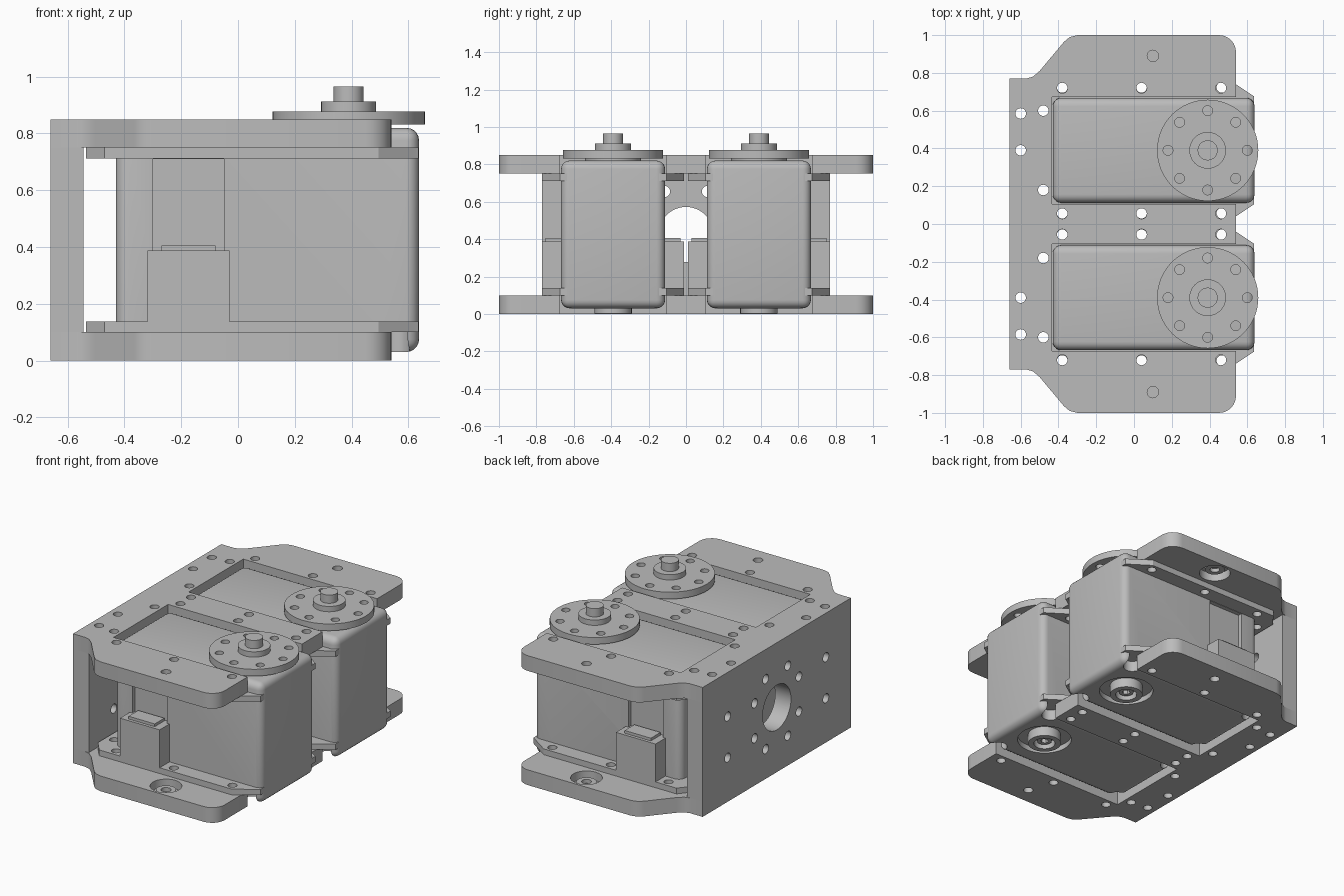
import bpy, bmesh, math
from mathutils import Matrix, Vector

if "Cube" in bpy.data.objects:
    bpy.data.objects.remove(bpy.data.objects["Cube"])

grey = bpy.data.materials.new("plain_grey")
grey.use_nodes = True
tone = (0.5, 0.5, 0.5, 1)
grey.diffuse_color = tone
grey.node_tree.nodes["Principled BSDF"].inputs["Base Color"].default_value = tone

H = 0.85        # overall bracket height
T = 0.10        # plate thickness
SERVO_Y = 0.39  # servo centre offset


def box(bm, x, y, z, bevel=0.0):
    size = Vector((x[1] - x[0], y[1] - y[0], z[1] - z[0]))
    mid = Vector((sum(x) / 2, sum(y) / 2, sum(z) / 2))
    m = Matrix.Translation(mid) @ Matrix.Diagonal((*[abs(s) for s in size], 1))
    verts = bmesh.ops.create_cube(bm, size=1, matrix=m)["verts"]
    if bevel:
        edges = list({e for v in verts for e in v.link_edges})
        bmesh.ops.bevel(bm, geom=edges, offset=bevel, segments=5,
                        profile=0.5, affect='EDGES')


def cyl(bm, x, y, z, r, n=32, axis='Z'):
    """Cylinder spanning z along its axis; for axis X the span is in x."""
    depth, mid = abs(z[1] - z[0]), (z[0] + z[1]) / 2
    m = Matrix.Translation((x, y, mid))
    if axis == 'X':
        m = Matrix.Translation((mid, x, y)) @ Matrix.Rotation(math.pi / 2, 4, 'Y')
    bmesh.ops.create_cone(bm, cap_ends=True, segments=n, radius1=r,
                          radius2=r, depth=depth, matrix=m)


def prism(bm, outline, z):
    face = bm.faces.new([bm.verts.new((x, y, z[0])) for x, y in outline])
    ext = bmesh.ops.extrude_face_region(bm, geom=[face])["geom"]
    moved = [g for g in ext if isinstance(g, bmesh.types.BMVert)]
    bmesh.ops.translate(bm, verts=moved, vec=(0, 0, z[1] - z[0]))


def make(name, build, cut=None):
    """Make an object from a build function, minus an optional cut function."""
    def raw(label, fn):
        bm = bmesh.new()
        fn(bm)
        bmesh.ops.recalc_face_normals(bm, faces=bm.faces)
        mesh = bpy.data.meshes.new(label)
        bm.to_mesh(mesh)
        bm.free()
        ob = bpy.data.objects.new(label, mesh)
        bpy.context.collection.objects.link(ob)
        return ob

    ob = raw(name, build)
    if cut:
        cutter = raw(name + "_cutter", cut)
        cutter.hide_render = True
        mod = ob.modifiers.new("cut", 'BOOLEAN')
        mod.operation, mod.solver, mod.object = 'DIFFERENCE', 'EXACT', cutter
        deps = bpy.context.evaluated_depsgraph_get()
        mesh = bpy.data.meshes.new_from_object(ob.evaluated_get(deps))
        ob.modifiers.clear()
        ob.data = mesh
        bpy.data.objects.remove(cutter)
    ob.data.materials.clear()
    ob.data.materials.append(grey)
    bpy.ops.object.select_all(action='DESELECT')
    ob.select_set(True)
    bpy.context.view_layer.objects.active = ob
    bpy.ops.object.shade_smooth_by_angle(angle=math.radians(32))
    return ob


# Bracket plates: stepped outline with two open servo slots
half = [(-0.66, 0.77), (-0.57, 0.77), (-0.535, 0.78), (-0.5, 0.81),
        (-0.37, 0.965), (-0.34, 0.99), (-0.3, 1.0)]
half += [(0.45 + 0.09 * math.sin(a * math.pi / 12), 0.91 + 0.09 * math.cos(a * math.pi / 12))
         for a in range(7)]
half += [(0.54, 0.673), (-0.433, 0.673), (-0.433, 0.107), (0.54, 0.107)]
outline = half + [(x, -y) for x, y in reversed(half)]
end_holes = [(-0.6, 0.585), (-0.6, 0.39)]
plate_holes = end_holes + [(-0.48, 0.6), (-0.48, 0.18), (0.1, 0.89)]
plate_holes += [(x, y) for x in (-0.38, 0.04, 0.46) for y in (0.72, 0.055)]


def flip(low, *zs):
    return tuple(sorted(z if low else H - z for z in zs))


for low in (True, False):
    word = "bottom" if low else "top"

    def plate_cuts(bm):
        for s in (-1, 1):
            for x, y in plate_holes[:4] + plate_holes[5:]:
                cyl(bm, x, s * y, flip(low, -0.05, 0.15), 0.028, 20)
            cyl(bm, 0.1, s * 0.89, flip(low, -0.05, 0.05), 0.03, 24)
            cyl(bm, 0.1, s * 0.89, flip(low, 0.045, 0.15), 0.095)

    make(word + "_plate", lambda bm: prism(bm, outline, flip(low, 0, T)), plate_cuts)

    def bushing_cuts(bm):
        for s in (-1, 1):
            cyl(bm, 0.1, s * 0.89, flip(low, 0, 0.15), 0.03, 24)

    make(word + "_bushings",
         lambda bm: [cyl(bm, 0.1, s * 0.89, flip(low, 0.04, 0.075), 0.06) for s in (-1, 1)],
         bushing_cuts)


# End wall with a cable hole and a ring of mounting holes
def wall_cuts(bm):
    span = (-0.7, -0.5)
    cyl(bm, 0, H / 2, span, 0.147, 48, 'X')
    for sy in (-1, 1):
        for sz in (-1, 1):
            for y, z in ((0.23, 0.115), (0.115, 0.23), (0.51, 0.135)):
                cyl(bm, sy * y, H / 2 + sz * z, span, 0.03, 20, 'X')
        for x, y in end_holes:
            cyl(bm, x, sy * y, (0, H), 0.028, 20)


make("end_wall", lambda bm: box(bm, (-0.66, -0.545), (-0.77, 0.77), (T, H - T)), wall_cuts)

# Servo parts, built around y = 0 and then placed twice
parts = []


def body_cuts(bm):
    for s in (-1, 1):
        box(bm, (-0.30, -0.05), sorted((s * 0.25, s * 0.35)), (0.3, 0.71))
        for x in (-0.4, 0.55):
            cyl(bm, x, s * 0.25, (0, 0.1), 0.055, 24)
    cyl(bm, 0.39, 0, (0, 0.065), 0.165, 40)


parts.append(make("servo_body",
                  lambda bm: box(bm, (-0.43, 0.638), (-0.278, 0.278), (0.03, 0.82), 0.045),
                  body_cuts))
parts.append(make("idler_boss", lambda bm: cyl(bm, 0.39, 0, (0.002, 0.09), 0.1),
                  lambda bm: cyl(bm, 0.39, 0, (-0.02, 0.05), 0.065)))
parts.append(make("idler_screw", lambda bm: cyl(bm, 0.39, 0, (0.02, 0.07), 0.045, 24),
                  lambda bm: cyl(bm, 0.39, 0, (0, 0.05), 0.025, 6)))


# Cable sockets on both sides
def sockets(bm):
    for s in (-1, 1):
        box(bm, (-0.318, -0.03), sorted((s * 0.24, s * 0.38)), (0.138, 0.387))
        box(bm, (-0.27, -0.08), sorted((s * 0.26, s * 0.36)), (0.38, 0.405))


parts.append(make("cable_sockets", sockets))

# Mounting flanges with nut holders
edge = [(-0.535, 0.3), (-0.47, 0.38), (0.495, 0.38), (0.636, 0.285)]
flange = edge + [(x, -y) for x, y in reversed(edge)]
nut_x = (-0.38, 0.04, 0.465)
for low in (True, False):
    word = "lower" if low else "upper"

    def flange_holes(bm):
        for s in (-1, 1):
            for x in nut_x:
                cyl(bm, x, s * 0.333, flip(low, 0.05, 0.2), 0.028, 20)
            cyl(bm, -0.48, s * 0.21, flip(low, 0.05, 0.2), 0.028, 20)

    parts.append(make(word + "_flange",
                      lambda bm: prism(bm, flange, flip(low, T, 0.138)), flange_holes))

    def holders(bm):
        z = flip(low, 0.138, 0.183)
        for s in (-1, 1):
            for x in ((-0.455, -0.345), (-0.035, 0.115), (0.39, 0.515)):
                box(bm, x, sorted((s * 0.27, s * 0.378)), z)
            box(bm, (-0.533, -0.42), sorted((s * 0.12, s * 0.3)), z)

    def nut_pockets(bm):
        z = flip(low, 0.13, 0.2)
        for s in (-1, 1):
            for x in nut_x:
                box(bm, (x - 0.045, x + 0.025), sorted((s * 0.295, s * 0.36)), z)
                box(bm, (x - 0.03, x + 0.01), sorted((s * 0.355, s * 0.4)), z)
            box(bm, (-0.56, -0.44), sorted((s * 0.17, s * 0.25)), z)

    parts.append(make(word + "_nut_holders", holders, nut_pockets))


# Output horn: drilled disc, hub and shaft
def horn_holes(bm):
    for i in range(8):
        a = i * math.pi / 4
        cyl(bm, 0.39 + 0.21 * math.cos(a), 0.21 * math.sin(a), (0.8, 0.9), 0.026, 20)


parts.append(make("horn_disc", lambda bm: cyl(bm, 0.39, 0, (0.832, 0.877), 0.268, 64), horn_holes))


def hub(bm):
    for z, r in (((0.81, 0.84), 0.15), ((0.87, 0.912), 0.097), ((0.9, 0.966), 0.053)):
        cyl(bm, 0.39, 0, z, r, 40)


parts.append(make("horn_hub", hub))

# Place the two servos
for ob in parts:
    twin = ob.copy()
    bpy.context.collection.objects.link(twin)
    twin.name = "rear_" + ob.name
    ob.name = "front_" + ob.name
    twin.location.y, ob.location.y = SERVO_Y, -SERVO_Y
